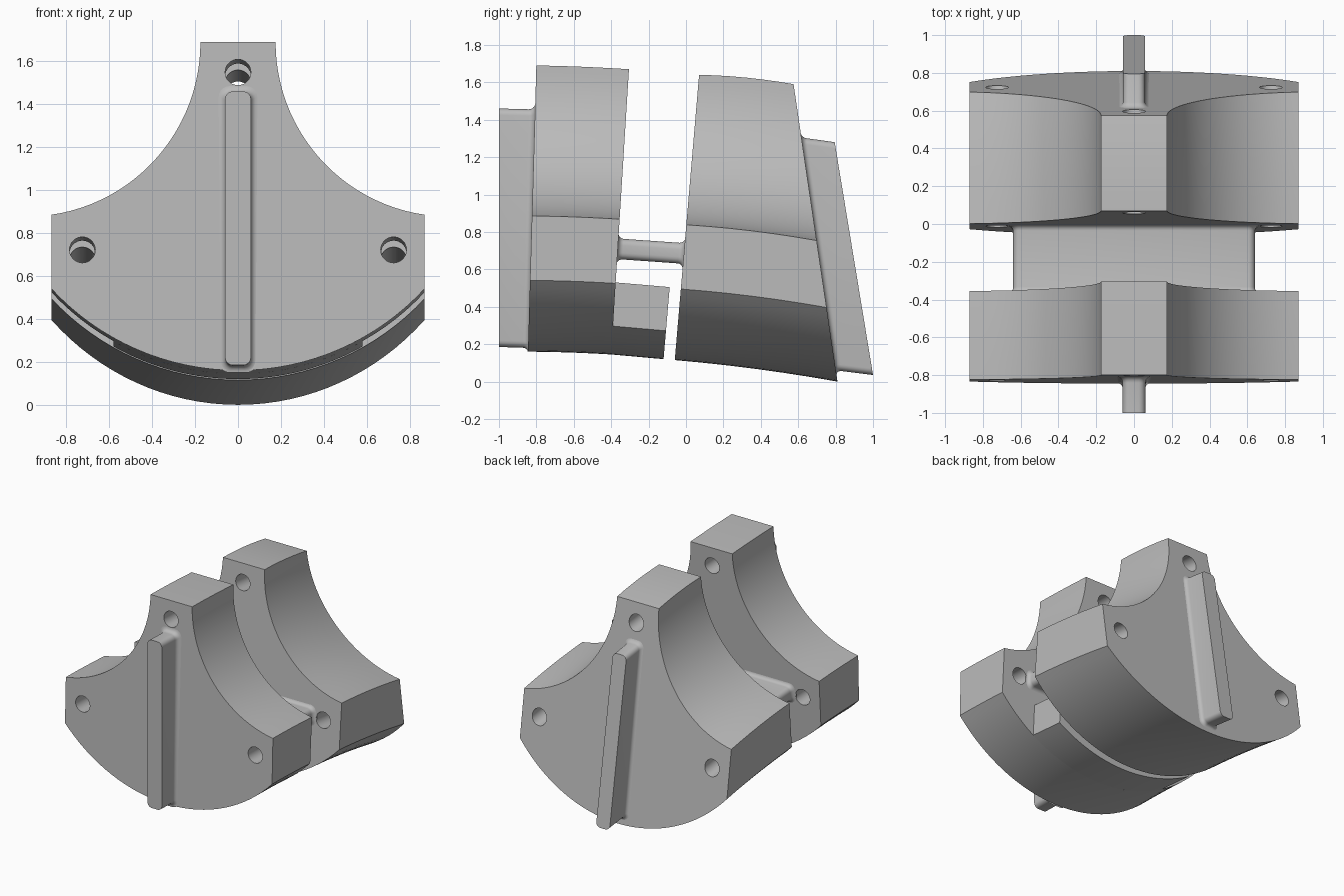
import bpy, bmesh
from math import sin, cos, pi, asin

if "Cube" in bpy.data.objects:
    bpy.data.objects.remove(bpy.data.objects["Cube"])

grey = bpy.data.materials.new("plain_grey")
grey.use_nodes = True
grey.diffuse_color = (0.5, 0.5, 0.5, 1)
grey.node_tree.nodes["Principled BSDF"].inputs["Base Color"].default_value = (0.5, 0.5, 0.5, 1)

H = 1.525        # profile height
SIDE = 0.87      # half width
ARC = 1.186      # radius of the rounded underside


def place(x, v, height, start, end, t, bulge):
    """Point of an outline on the section at t; sections are (bottom, top) pairs of (y, z)."""
    f = v / height
    lines = [[s[0][i] + (s[1][i] - s[0][i]) * f for i in (0, 1)] for s in (start, end)]
    y, z = [a + (b - a) * t for a, b in zip(*lines)]
    return (x, y, z + bulge * 4 * t * (1 - t))


def loft(name, stations, height, start, end, bulge=0.0):
    """Skin a list of (t, outline) stations and cap both ends."""
    bm = bmesh.new()
    rings = [[bm.verts.new(place(x, v, height, start, end, t, bulge)) for x, v in outline]
             for t, outline in stations]
    n = len(rings[0])
    for a, b in zip(rings, rings[1:]):
        for i in range(n):
            j = (i + 1) % n
            bm.faces.new((a[i], a[j], b[j], b[i]))
    bm.faces.new(rings[0][::-1])
    bm.faces.new(rings[-1])
    bmesh.ops.recalc_face_normals(bm, faces=bm.faces)
    mesh = bpy.data.meshes.new(name)
    bm.to_mesh(mesh)
    bm.free()
    mesh.materials.append(grey)
    ob = bpy.data.objects.new(name, mesh)
    bpy.context.collection.objects.link(ob)
    return ob


def smooth(ob):
    bpy.ops.object.select_all(action='DESELECT')
    ob.select_set(True)
    bpy.context.view_layer.objects.active = ob
    bpy.ops.object.shade_smooth_by_angle(angle=pi / 6)


def underside(half, steps=32):
    a = asin(half / ARC)
    angles = [-a + 2 * a * i / steps for i in range(steps + 1)]
    return [(ARC * sin(k), ARC - ARC * cos(k)) for k in angles]


def body_outline(steps=24):
    # Rounded underside, flat sides, scooped shoulders, flat top
    cx, r = 0.985, 0.81
    a0 = asin((cx - SIDE) / r)
    angles = [a0 + (pi / 2 - a0) * i / steps for i in range(steps + 1)]
    right = [(cx - r * sin(k), H - r * cos(k)) for k in angles]
    return underside(SIDE) + right + [(-x, v) for x, v in reversed(right)]


def circle(cx, cv, r=0.06, n=32):
    return [(cx + r * cos(2 * pi * i / n), cv + r * sin(2 * pi * i / n)) for i in range(n)]


def rounded_rect(half, height, grow, r, n=5):
    w, lo, hi = half + grow, -grow, height + grow
    r += grow * 0.5
    corners = [(w - r, hi - r, 0), (r - w, hi - r, 1), (r - w, lo + r, 2), (w - r, lo + r, 3)]
    return [(x + r * cos(pi / 2 * (q + i / n)), v + r * sin(pi / 2 * (q + i / n)))
            for x, v, q in corners for i in range(n + 1)]


def block(name, start, end, bulge):
    outline = body_outline()
    ob = loft(name, [(i / 6, outline) for i in range(7)], H, start, end, bulge)
    # Three bolt holes through the block
    for i, (x, v) in enumerate([(0, 1.385), (0.725, 0.56), (-0.725, 0.56)]):
        ring = circle(x, v)
        cutter = loft(f"{name}_hole_cutter_{i}", [(-0.15, ring), (1.15, ring)], H, start, end)
        cutter.hide_render = True
        cutter.hide_set(True)
        mod = ob.modifiers.new("hole", 'BOOLEAN')
        mod.operation, mod.solver, mod.object = 'DIFFERENCE', 'EXACT', cutter
    # Bake the holes, then drop the cutters
    graph = bpy.context.evaluated_depsgraph_get()
    baked = bpy.data.meshes.new_from_object(ob.evaluated_get(graph))
    cutters = [m.object for m in ob.modifiers]
    ob.modifiers.clear()
    ob.data = baked
    for c in cutters:
        bpy.data.objects.remove(c)
    smooth(ob)


def rib(name, half, height, start, end, depth, both_ends=False, fillet=0.03, corner=0.035):
    # Bar with a fillet where it meets a block
    steps = [pi / 2 * i / 5 for i in range(6)]
    flare = [(fillet * (1 - cos(a)) / depth, fillet * (1 - sin(a))) for a in steps]
    if both_ends:
        flare += [(1 - t, g) for t, g in reversed(flare)]
    else:
        flare.append((1, 0))
    smooth(loft(name, [(t, rounded_rect(half, height, g, corner)) for t, g in flare],
                height, start, end))


# Front block and back block
front_back_face = ((-0.40, 0.145), (-0.305, 1.67))
block("front_block", ((-0.845, 0.16), (-0.80, 1.69)), front_back_face, 0.003)
block("back_block", ((-0.06, 0.115), (0.07, 1.64)), ((0.81, 0.0), (0.575, 1.59)), 0.01)

# Lower ledge reaching back from the front block
arc = underside(0.58)
ledge = arc + [(0.58, 0.385), (-0.58, 0.385)]
smooth(loft("lower_ledge", [(0, ledge), (1, ledge)], H,
            front_back_face, ((-0.12, 0.12), (0.01, 1.645))))

# Upright ribs on the outer faces and the level web between the blocks
rib("front_rib", 0.06, 1.275, ((-0.843, 0.18), (-0.807, 1.455)), ((-1, 0.185), (-1, 1.46)), 0.17)
rib("back_rib", 0.057, 1.26, ((0.80, 0.06), (0.615, 1.305)), ((1.0, 0.035), (0.795, 1.28)), 0.19)
rib("middle_web", 0.64, 0.11, ((-0.37, 0.655), (-0.363, 0.765)),
    ((-0.015, 0.63), (-0.005, 0.74)), 0.36, both_ends=True)
